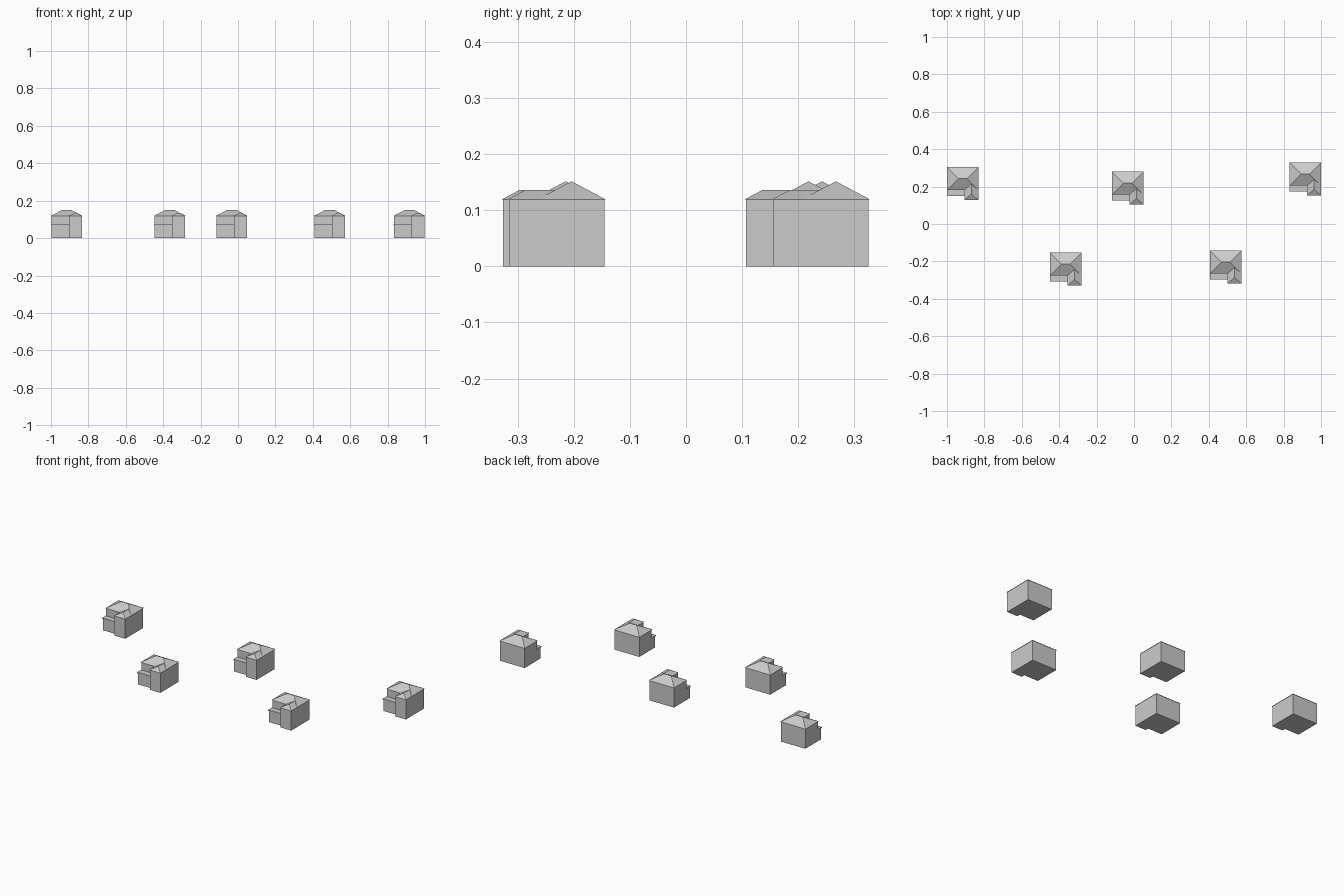
import bpy

if "Cube" in bpy.data.objects:
    bpy.data.objects.remove(bpy.data.objects["Cube"])

EAVE = 0.119          # wall height
RIDGE = 0.1515        # main roof ridge
WING_RIDGE = 0.1362   # front wing ridge
HX, HY = 0.084, 0.0615    # half size of main eaves
OVER = 0.003              # roof overhang
WING_L, WING_F = 0.009, -0.1145   # wing eaves: left edge, front edge

# house centres (x, y of main ridge)
HOUSES = [(-0.916, 0.2425), (-0.0335, 0.2185), (0.916, 0.267),
          (-0.3645, -0.2145), (0.4905, -0.204)]


def add_mesh(name, verts, faces, at):
    mesh = bpy.data.meshes.new(name)
    mesh.from_pydata(verts, [], faces)
    obj = bpy.data.objects.new(name, mesh)
    obj.location = (at[0], at[1], 0)
    bpy.context.collection.objects.link(obj)
    return obj


def box(name, x0, x1, y0, y1, z0, z1, at):
    verts = [(x, y, z) for z in (z0, z1)
             for x, y in ((x0, y0), (x1, y0), (x1, y1), (x0, y1))]
    sides = [(i, (i + 1) % 4, (i + 1) % 4 + 4, i + 4) for i in range(4)]
    return add_mesh(name, verts, [(3, 2, 1, 0), (4, 5, 6, 7)] + sides, at)


def main_roof(at):
    # hipped roof with a short ridge along x
    r = HX - HY
    verts = [(-HX, -HY, EAVE), (HX, -HY, EAVE), (HX, HY, EAVE), (-HX, HY, EAVE),
             (-r, 0, RIDGE), (r, 0, RIDGE)]
    faces = [(3, 2, 1, 0), (0, 1, 5, 4), (1, 2, 5), (2, 3, 4, 5), (3, 0, 4)]
    return add_mesh("main_roof", verts, faces, at)


def wing_roof(at):
    # hip at the front, ridge running back into the main roof
    mid = (WING_L + HX) / 2
    rise = WING_RIDGE - EAVE
    back = -HY + rise * HY / (RIDGE - EAVE)
    verts = [(WING_L, WING_F, EAVE), (HX, WING_F, EAVE),
             (HX, -HY, EAVE), (WING_L, -HY, EAVE),
             (mid, WING_F + 0.0325, WING_RIDGE), (mid, back, WING_RIDGE)]
    faces = [(3, 2, 1, 0), (0, 1, 4), (1, 2, 5, 4), (3, 0, 4, 5)]
    return add_mesh("wing_roof", verts, faces, at)


for at in HOUSES:
    wall_x, wall_y = HX - OVER, HY - OVER
    box("main_walls", -wall_x, wall_x, -wall_y, wall_y, 0, EAVE, at)
    box("wing_walls", WING_L + OVER, wall_x, WING_F + OVER, -wall_y, 0, EAVE, at)
    main_roof(at)
    wing_roof(at)
    # low front extension with a thin flat roof
    box("garage_walls", -wall_x, WING_L + OVER, -0.091, -wall_y, 0, 0.067, at)
    box("garage_roof", -HX, WING_L + OVER, -0.094, -wall_y, 0.067, 0.073, at)
